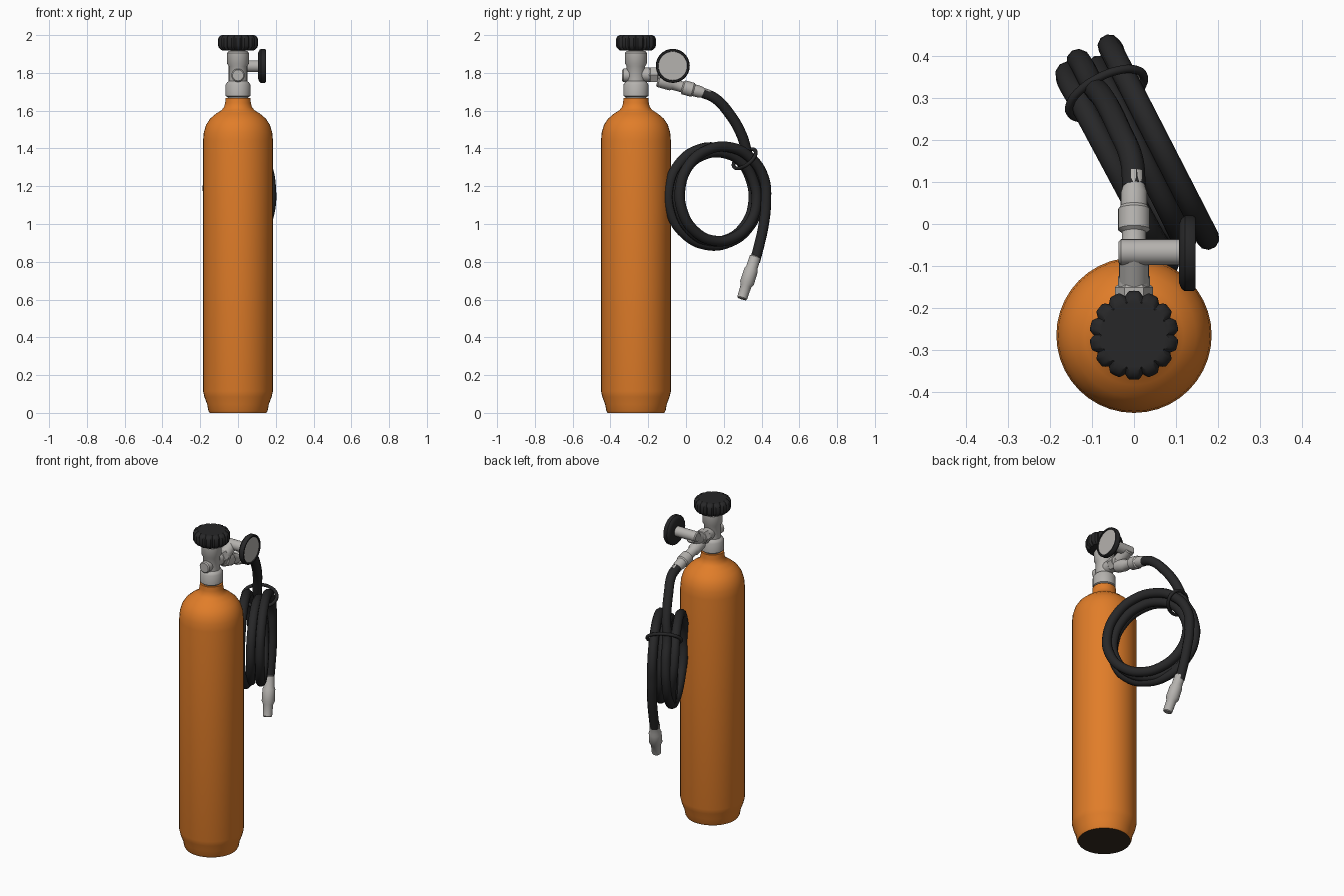
import bpy, bmesh, math
from mathutils import Vector

if "Cube" in bpy.data.objects:
    bpy.data.objects.remove(bpy.data.objects["Cube"])


def material(name, rgb):
    m = bpy.data.materials.new(name)
    m.diffuse_color = (*rgb, 1)
    m.use_nodes = True
    m.node_tree.nodes["Principled BSDF"].inputs["Base Color"].default_value = m.diffuse_color
    return m


ORANGE = material("orange_paint", (0.75, 0.205, 0.022))
METAL = material("brushed_metal", (0.46, 0.445, 0.425))
BLACK = material("black_rubber", (0.02, 0.02, 0.021))
DARK = material("dark_base", (0.035, 0.025, 0.014))


def finish(ob, mat, angle=35):
    ob.data.materials.append(mat)
    bpy.ops.object.select_all(action='DESELECT')
    ob.select_set(True)
    bpy.context.view_layer.objects.active = ob
    bpy.ops.object.shade_smooth_by_angle(angle=math.radians(angle))
    return ob


def lathe(name, profile, mat, base, axis=(0, 0, 1), seg=24, lobes=0, depth=0.0):
    """Turn (radius, height) pairs about an axis; lobes cut grip notches in the rim."""
    bm = bmesh.new()
    rings = []
    for r, h in profile:
        ring = []
        for i in range(seg):
            a = 2 * math.pi * i / seg
            k = 1.0
            if lobes:
                k -= depth * max(0, math.cos(a * lobes)) ** 2
            ring.append(bm.verts.new((r * k * math.cos(a), r * k * math.sin(a), h)))
        rings.append(ring)
    for lo, hi in zip(rings, rings[1:]):
        for i in range(seg):
            j = (i + 1) % seg
            bm.faces.new((lo[i], lo[j], hi[j], hi[i]))
    bm.faces.new(rings[0][::-1])
    bm.faces.new(rings[-1])
    me = bpy.data.meshes.new(name)
    bm.to_mesh(me)
    bm.free()
    ob = bpy.data.objects.new(name, me)
    bpy.context.collection.objects.link(ob)
    ob.location = base
    ob.rotation_euler = Vector(axis).to_track_quat('Z', 'Y').to_euler()
    return finish(ob, mat)


def rod(name, a, b, r, mat=METAL, seg=20):
    """Chamfered cylinder between two points."""
    a, b = Vector(a), Vector(b)
    n, c = (b - a).length, 0.006
    return lathe(name, [(r - c, 0), (r, c), (r, n - c), (r - c, n)], mat, a, b - a, seg)


def tube(name, points, radius, mat, cyclic=False):
    """Round tube along a smooth path."""
    cu = bpy.data.curves.new(name, 'CURVE')
    cu.dimensions = '3D'
    cu.bevel_depth, cu.bevel_resolution = radius, 3
    cu.resolution_u, cu.use_fill_caps = 6, True
    sp = cu.splines.new('BEZIER')
    sp.bezier_points.add(len(points) - 1)
    for bp, p in zip(sp.bezier_points, points):
        bp.co = p
        bp.handle_left_type = bp.handle_right_type = 'AUTO'
    sp.use_cyclic_u = cyclic
    ob = bpy.data.objects.new(name, cu)
    bpy.context.collection.objects.link(ob)
    bpy.ops.object.select_all(action='DESELECT')
    ob.select_set(True)
    bpy.context.view_layer.objects.active = ob
    bpy.ops.object.convert(target='MESH')
    return finish(bpy.context.object, mat, 50)


# --- Gas tank, standing behind the hose along -y
TY = -0.265
tank = lathe("tank", [
    (0.150, 0), (0.157, 0.012), (0.163, 0.045), (0.178, 0.085), (0.185, 0.115),
    (0.185, 1.44), (0.181, 1.485), (0.169, 1.525), (0.148, 1.557), (0.118, 1.583),
    (0.088, 1.602), (0.074, 1.618), (0.068, 1.64), (0.066, 1.668)],
    ORANGE, (0, TY, 0), seg=40)
tank.data.materials.append(DARK)
for f in tank.data.polygons:  # underside
    if f.normal.z < -0.9 and f.center.z < 0.005:
        f.material_index = 1

# --- Valve stack and hand wheel
lathe("valve_body", [
    (0.052, 1.66), (0.055, 1.672), (0.066, 1.678), (0.066, 1.738), (0.058, 1.75),
    (0.049, 1.757), (0.049, 1.835), (0.058, 1.85), (0.058, 1.905), (0.05, 1.915),
    (0.035, 1.918), (0.035, 1.94)], METAL, (0, TY, 0))
lathe("hand_wheel", [
    (0.06, 1.918), (0.088, 1.92), (0.102, 1.934), (0.106, 1.945), (0.106, 1.98),
    (0.099, 1.993), (0.086, 2.0)], BLACK, (0, TY, 0), seg=112, lobes=14, depth=0.1)
rod("valve_front_plug", (0, TY, 1.787), (0, -0.338, 1.787), 0.035)

# --- Regulator outlet, gauge branch and hose arm
rod("outlet_pipe", (0, TY, 1.79), (0, -0.12, 1.79), 0.038)
rod("outlet_nut", (0, -0.195, 1.79), (0, -0.145, 1.79), 0.045, seg=6)
rod("gauge_riser", (0, -0.155, 1.785), (0, -0.05, 1.835), 0.036)
rod("gauge_stem", (-0.037, -0.067, 1.835), (0.115, -0.067, 1.835), 0.031)
lathe("hose_arm", [
    (0.03, 0), (0.036, 0.008), (0.036, 0.075), (0.029, 0.085), (0.029, 0.135),
    (0.038, 0.142), (0.038, 0.192), (0.032, 0.2), (0.031, 0.235), (0.026, 0.25),
    (0.024, 0.285)], METAL, (0, -0.15, 1.762), (0, 1, -0.28))

# --- Pressure gauge facing +x
lathe("gauge_case", [
    (0.07, 0), (0.084, 0.006), (0.09, 0.014), (0.09, 0.034), (0.086, 0.04),
    (0.078, 0.04), (0.076, 0.034)], BLACK, (0.107, -0.07, 1.837), (1, 0, 0), 32)
lathe("gauge_face", [(0.077, 0), (0.076, 0.003)], METAL,
      (0.1395, -0.07, 1.837), (1, 0, 0), 32)

# --- Coiled hose: circles in an upright plane turned off the y axis
CENTRE = Vector((0.01, 0.165, 1.15))
ALONG = Vector((-0.46, 0.888, 0))
NORMAL = Vector((0.888, 0.46, 0))


def coil(deg, r, n):
    a = math.radians(deg)
    return CENTRE + ALONG * r * math.cos(a) + NORMAL * n + Vector((0, 0, r * math.sin(a)))


def lerp(keys, u):
    i = min(int(u * 2), len(keys) - 2)
    f = u * 2 - i
    return keys[i] * (1 - f) + keys[i + 1] * f


RADII = (0.265, 0.262, 0.25, 0.238, 0.225, 0.25, 0.265)   # every half turn
OFFSETS = (-0.02, -0.055, -0.066, 0.0, 0.008, 0.055, 0.058)
path = [(0, 0.09, 1.694), (-0.005, 0.15, 1.668), (-0.035, 0.225, 1.59),
        (-0.07, 0.295, 1.47), coil(46, 0.282, -0.02)]
path += [coil(20 - 30 * k, lerp(RADII, k / 12), lerp(OFFSETS, k / 12)) for k in range(37)]
path += [coil(-8, 0.263, 0.058), (-0.05, 0.41, 0.99), (-0.043, 0.388, 0.89),
         (-0.036, 0.364, 0.80)]
tube("hose", path, 0.028, BLACK)

# --- Tie wrapped round the strands
mid = coil(50, 0.255, 0)
radial = (mid - CENTRE).normalized()
tube("hose_tie", [mid + radial * 0.066 * math.cos(a) + NORMAL * 0.098 * math.sin(a)
                  for a in (math.pi * i / 6 for i in range(12))], 0.01, BLACK, True)

# --- Hose end connector
lathe("hose_connector", [
    (0.024, 0), (0.03, 0.006), (0.031, 0.065), (0.037, 0.08), (0.038, 0.15),
    (0.029, 0.168), (0.027, 0.235), (0.023, 0.24)], METAL,
    (-0.037, 0.368, 0.83), (0.037, -0.075, -0.235))
